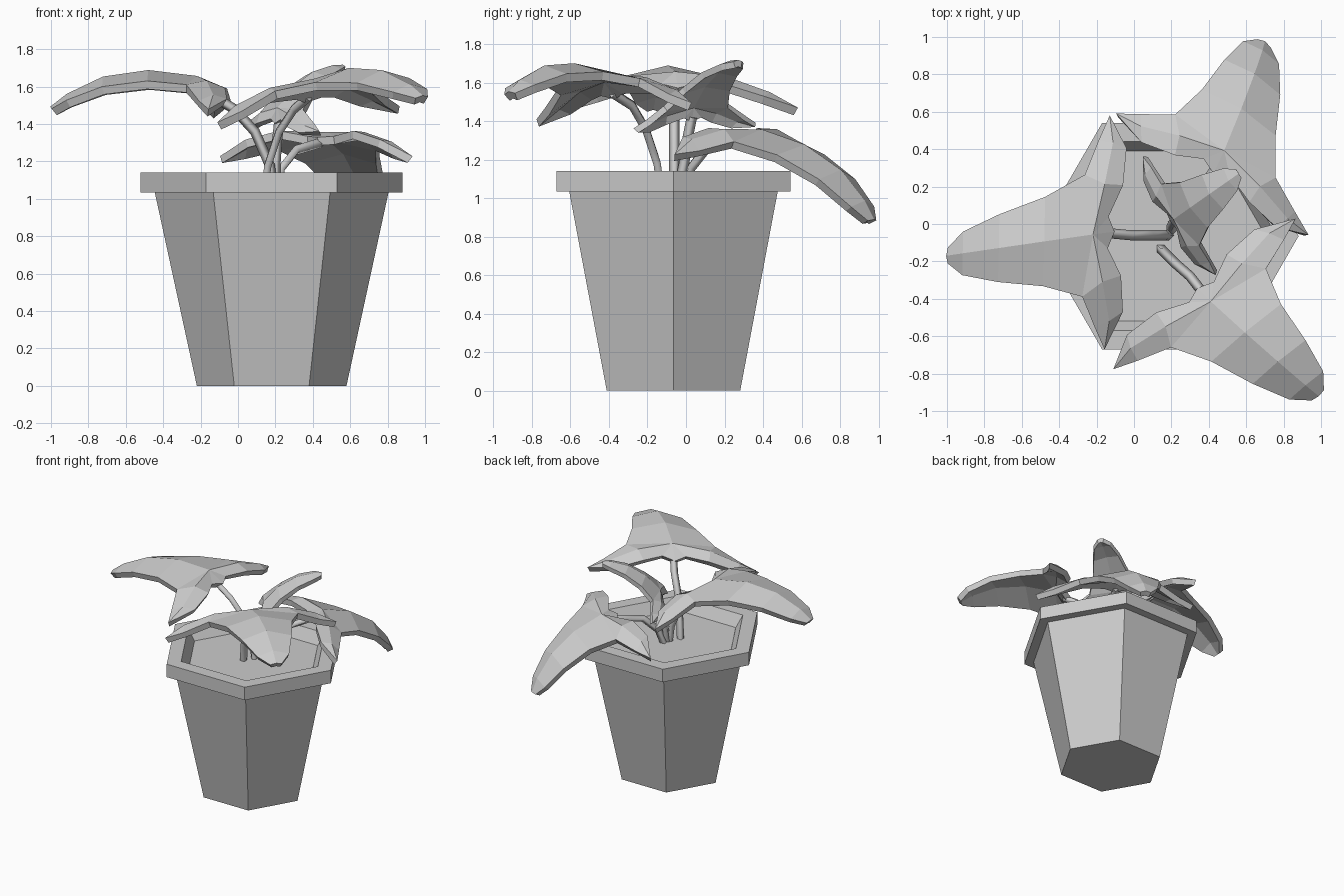
import bpy, bmesh, math
from mathutils import Vector

if "Cube" in bpy.data.objects:
    bpy.data.objects.remove(bpy.data.objects["Cube"])

CX, CY = 0.18, -0.065   # pot axis


def finish(name, bm):
    bmesh.ops.recalc_face_normals(bm, faces=bm.faces)
    me = bpy.data.meshes.new(name)
    bm.to_mesh(me)
    bm.free()
    ob = bpy.data.objects.new(name, me)
    bpy.context.collection.objects.link(ob)
    return ob


def hex_lathe(name, profile, cap_start=True, cap_end=False):
    bm = bmesh.new()
    rings = [[bm.verts.new((CX + r * math.cos(k * math.pi / 3),
                            CY + r * math.sin(k * math.pi / 3), z)) for k in range(6)]
             for r, z in profile]
    for a, b in zip(rings, rings[1:]):
        for k in range(6):
            n = (k + 1) % 6
            bm.faces.new((a[k], a[n], b[n], b[k]))
    if cap_start:
        bm.faces.new(rings[0])
    if cap_end:
        bm.faces.new(rings[-1])
    return finish(name, bm)


# Hexagonal pot with rim, and the soil inside
hex_lathe("pot", [(0.40, 0), (0.625, 1.035), (0.70, 1.035), (0.70, 1.14),
                  (0.583, 1.14), (0.52, 1.04), (0.50, 0.98)])
hex_lathe("soil", [(0.525, 1.02), (0.525, 1.05)], True, True)

# Half of a three-lobed leaf: (along, across, height) over the plane of its three tips
HALF = {
    "S0": (-.03, 0, .10), "S1": (.10, 0, .18), "S2": (.40, 0, .205), "S3": (.68, 0, .165),
    "S4": (.90, 0, .07), "S5": (1.0, 0, .0),
    "E1": (.15, .52, .13), "E2": (.40, .38, .145), "E3": (.68, .285, .11),
    "E4": (.90, .18, .035), "E5": (.99, .06, -.01),
    "I0": (.01, .14, .12), "I1": (-.08, .39, .12), "I2": (-.10, .70, .06),
    "M1": (.03, .42, .155), "M2": (-.02, .76, .08), "O2": (.06, .80, .045), "T": (0, 1, 0),
}
FACES = ["S0 I0 S1", "S1 I0 I1 M1", "M1 I1 I2 M2", "M2 I2 T", "M2 T O2", "M1 M2 O2 E1",
         "S1 M1 E1", "S1 E1 E2 S2", "S2 E2 E3 S3", "S3 E3 E4 S4", "S4 E4 E5 S5"]


def leaf(name, lobe_a, lobe_b, tip):
    """Fit the template to three tip positions; return the stem joint."""
    a, b, t = Vector(lobe_a), Vector(lobe_b), Vector(tip)
    mid, v = (a + b) / 2, (a - b) / 2
    u = t - mid
    w = u.cross(v).normalized()
    if w.z < 0:
        w.negate()
    size = v.length / 0.62
    w *= size
    bm = bmesh.new()
    for side in (1, -1):
        vs = {k: bm.verts.new(mid + u * p[0] + v * p[1] * side + w * p[2])
              for k, p in HALF.items()}
        for f in FACES:
            bm.faces.new([vs[k] for k in f.split()][::side])
    bmesh.ops.remove_doubles(bm, verts=bm.verts, dist=0.0005)
    ob = finish(name, bm)
    mod = ob.modifiers.new("thickness", 'SOLIDIFY')
    mod.thickness = 0.045 * size ** 0.5
    mod.offset = 0
    return mid + u * 0.02 + w * 0.11


def stem(name, pts, r=0.027):
    cu = bpy.data.curves.new(name, 'CURVE')
    cu.dimensions = '3D'
    cu.bevel_depth = r
    cu.bevel_resolution = 0
    cu.use_fill_caps = True
    sp = cu.splines.new('POLY')
    sp.points.add(len(pts) - 1)
    for p, co in zip(sp.points, pts):
        p.co = (*co, 1)
    bpy.context.collection.objects.link(bpy.data.objects.new(name, cu))


# Leaves: two side-lobe tips, main tip, then stem points up from the soil
PLANTS = {
    "left": ((-.16, -.66, 1.46), (-.13, .57, 1.45), (-.99, -.17, 1.475),
             [(.19, -.06, 1.03), (.17, -.06, 1.18), (.09, -.06, 1.36), (-.02, -.06, 1.48)]),
    "front": ((-.10, -.77, 1.39), (.86, .02, 1.475), (.98, -.91, 1.535),
              [(.14, -.13, 1.03), (.16, -.15, 1.18), (.22, -.21, 1.36), (.30, -.28, 1.48)]),
    "back": ((-.09, .58, 1.21), (.92, -.06, 1.21), (.69, .96, .88),
             [(.20, -.01, 1.03), (.23, .03, 1.16), (.31, .11, 1.26)]),
    "small": ((.06, .36, 1.38), (.44, -.26, 1.35), (.56, .27, 1.70),
              [(.20, -.04, 1.03), (.20, -.01, 1.18), (.21, .01, 1.32)]),
}
for key, (la, lb, tip, path) in PLANTS.items():
    joint = leaf(key + "_leaf", la, lb, tip)
    stem(key + "_stem", path + [joint])
